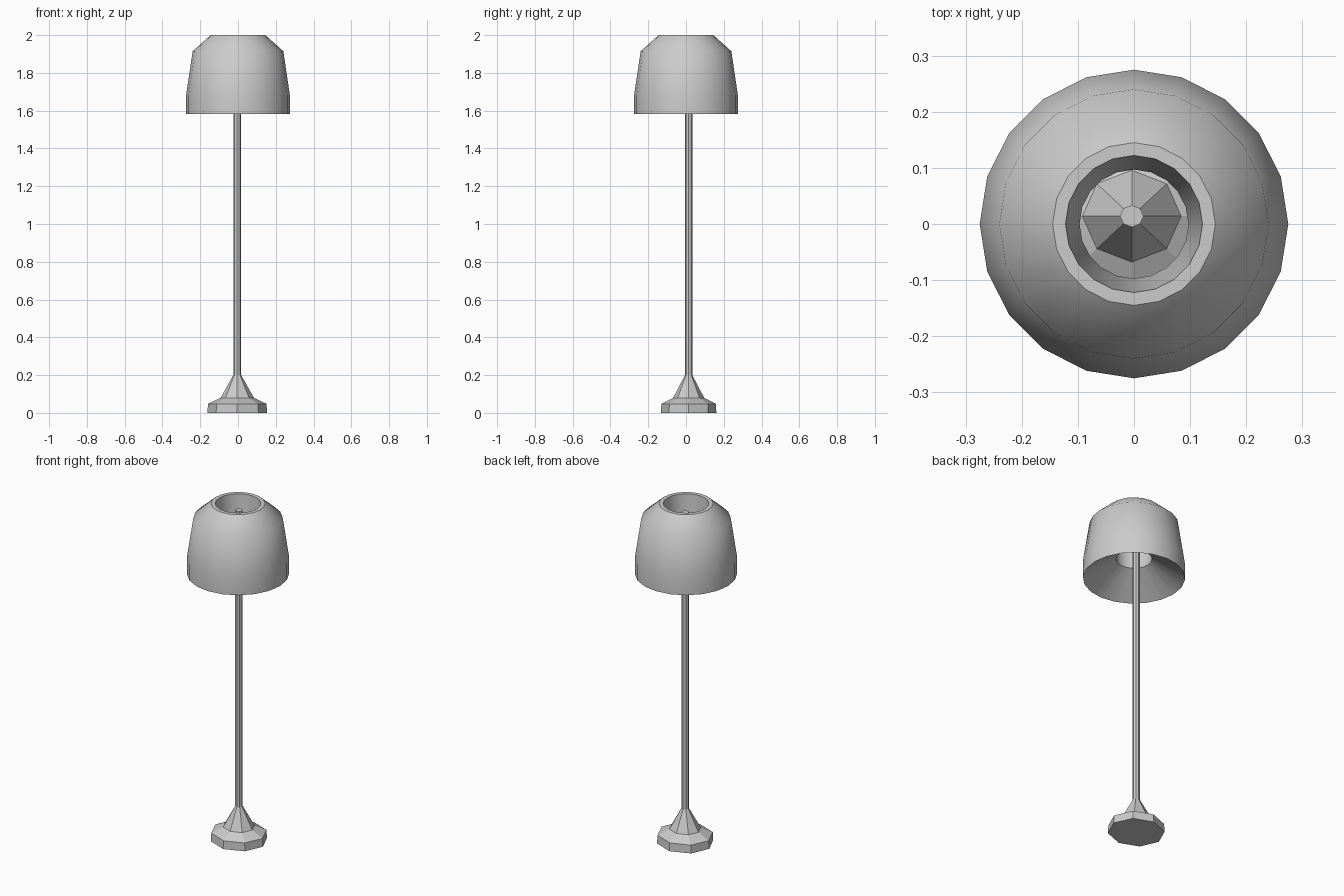
import bpy, bmesh
from math import cos, sin, tau, radians

if "Cube" in bpy.data.objects:
    bpy.data.objects.remove(bpy.data.objects["Cube"])


def lathe(name, profile, sides, center=(0, 0), squash=1.0, loop=False, caps=False):
    """Spin a list of (radius, z) points round a vertical axis."""
    bm = bmesh.new()
    rings = [[bm.verts.new((center[0] + r * cos(tau * i / sides),
                            center[1] + squash * r * sin(tau * i / sides), z))
              for i in range(sides)] for r, z in profile]
    pairs = list(zip(rings, rings[1:]))
    if loop:
        pairs.append((rings[-1], rings[0]))
    for a, b in pairs:
        for i in range(sides):
            j = (i + 1) % sides
            bm.faces.new((a[i], a[j], b[j], b[i]))
    if caps:
        bm.faces.new(rings[0][::-1])
        bm.faces.new(rings[-1])
    bmesh.ops.recalc_face_normals(bm, faces=bm.faces)
    mesh = bpy.data.meshes.new(name)
    bm.to_mesh(mesh)
    bm.free()
    obj = bpy.data.objects.new(name, mesh)
    bpy.context.collection.objects.link(obj)
    return obj


# Faceted foot and pole, slightly off centre under the shade
AXIS = (-0.004, 0.014)
lathe("base_and_pole",
      [(0.158, 0), (0.155, 0.048), (0.088, 0.08), (0.021, 0.2), (0.021, 1.955)],
      8, AXIS, 0.93, caps=True)

# Smooth hollow shade: outer dome, flat rim, inner funnel, flared underside
shade = lathe("lamp_shade",
              [(0.275, 1.583), (0.275, 1.68), (0.24, 1.915), (0.145, 2.0),
               (0.122, 2.0), (0.097, 1.70)],
              20, loop=True)
bpy.context.view_layer.objects.active = shade
shade.select_set(True)
bpy.ops.object.shade_smooth_by_angle(angle=radians(40))
